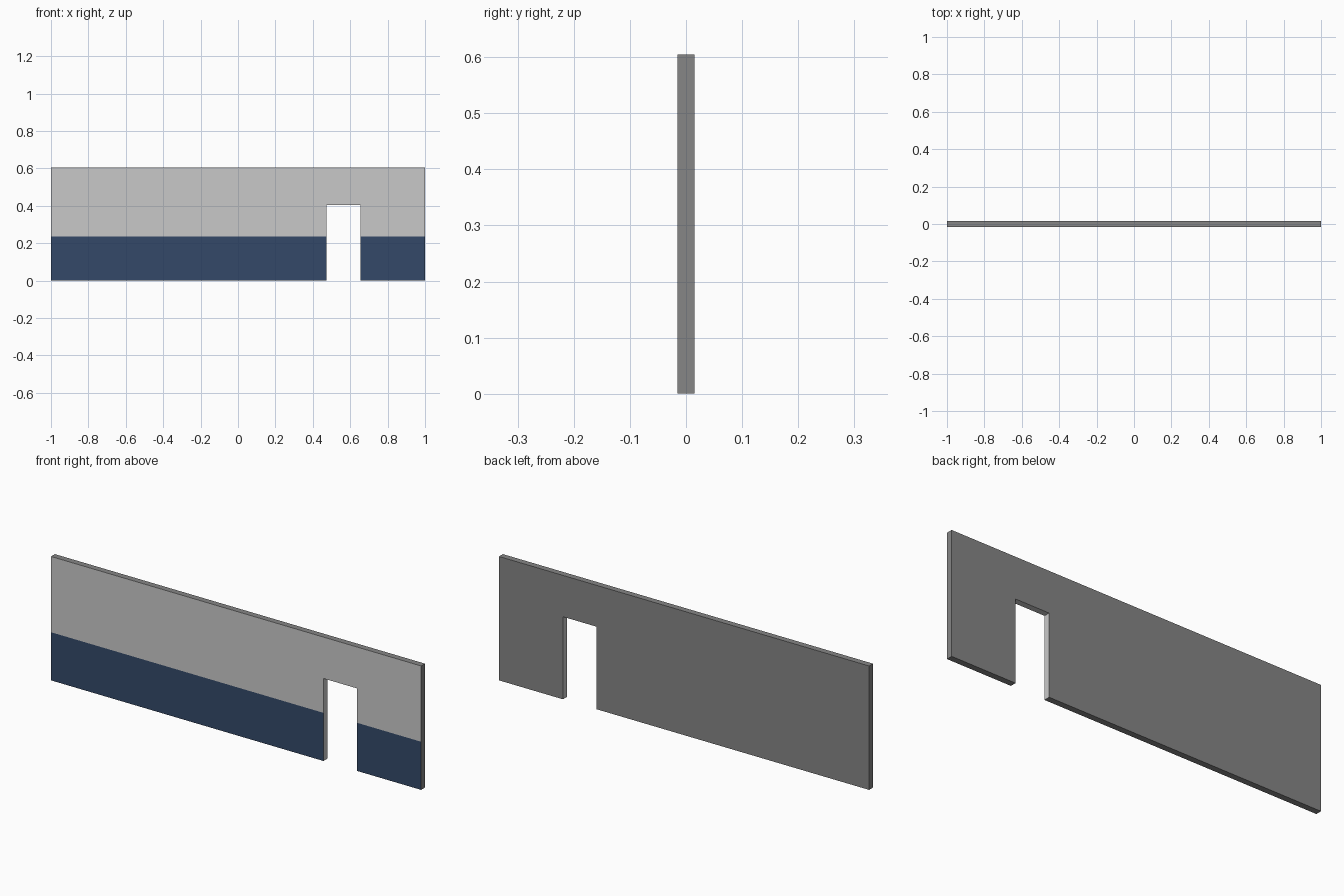
import bpy, bmesh

if "Cube" in bpy.data.objects:
    bpy.data.objects.remove(bpy.data.objects["Cube"])

def lin(c):
    c /= 255
    return c / 12.92 if c <= 0.04045 else ((c + 0.055) / 1.055) ** 2.4

def material(name, r, g, b):
    m = bpy.data.materials.new(name)
    m.diffuse_color = (lin(r), lin(g), lin(b), 1)
    m.use_nodes = True
    m.node_tree.nodes["Principled BSDF"].inputs["Base Color"].default_value = m.diffuse_color
    return m

mats = [material("mid_grey", 134, 134, 134),
        material("light_grey", 201, 201, 201),
        material("navy_blue", 52, 73, 105)]

W, H, T = 1.0, 0.605, 0.015              # half width, height, half thickness
DOOR_L, DOOR_R, DOOR_H = 0.472, 0.654, 0.403
BAND = 0.235                             # top of painted band

# wall outline with the doorway notch, extruded through its thickness
outline = [(-W, 0), (DOOR_L, 0), (DOOR_L, DOOR_H), (DOOR_R, DOOR_H),
           (DOOR_R, 0), (W, 0), (W, H), (-W, H)]
bm = bmesh.new()
front = bm.faces.new([bm.verts.new((x, -T, z)) for x, z in outline])
ext = bmesh.ops.extrude_face_region(bm, geom=[front], use_keep_orig=True)
bmesh.ops.translate(bm, vec=(0, 2 * T, 0),
                    verts=[v for v in ext["geom"] if isinstance(v, bmesh.types.BMVert)])
bmesh.ops.recalc_face_normals(bm, faces=bm.faces[:])

# cut the band line into the front face only
bm.faces.ensure_lookup_table()
front = [f for f in bm.faces if f.normal.y < -0.9]
geom = front + list({e for f in front for e in f.edges}) + list({v for f in front for v in f.verts})
bmesh.ops.bisect_plane(bm, geom=geom, plane_co=(0, 0, BAND), plane_no=(0, 0, 1))
bm.normal_update()

# colours: painted front, light door reveal, grey elsewhere
for f in bm.faces:
    c = f.calc_center_median()
    if f.normal.y < -0.9:
        f.material_index = 2 if max(v.co.z for v in f.verts) < BAND + 0.001 else 1
    elif abs(f.normal.y) < 0.1 and DOOR_L - 0.01 < c.x < DOOR_R + 0.01 and 0.01 < c.z < H - 0.01:
        f.material_index = 1
    else:
        f.material_index = 0

me = bpy.data.meshes.new("wall_panel")
bm.to_mesh(me)
bm.free()
for m in mats:
    me.materials.append(m)
bpy.context.collection.objects.link(bpy.data.objects.new("wall_panel", me))
